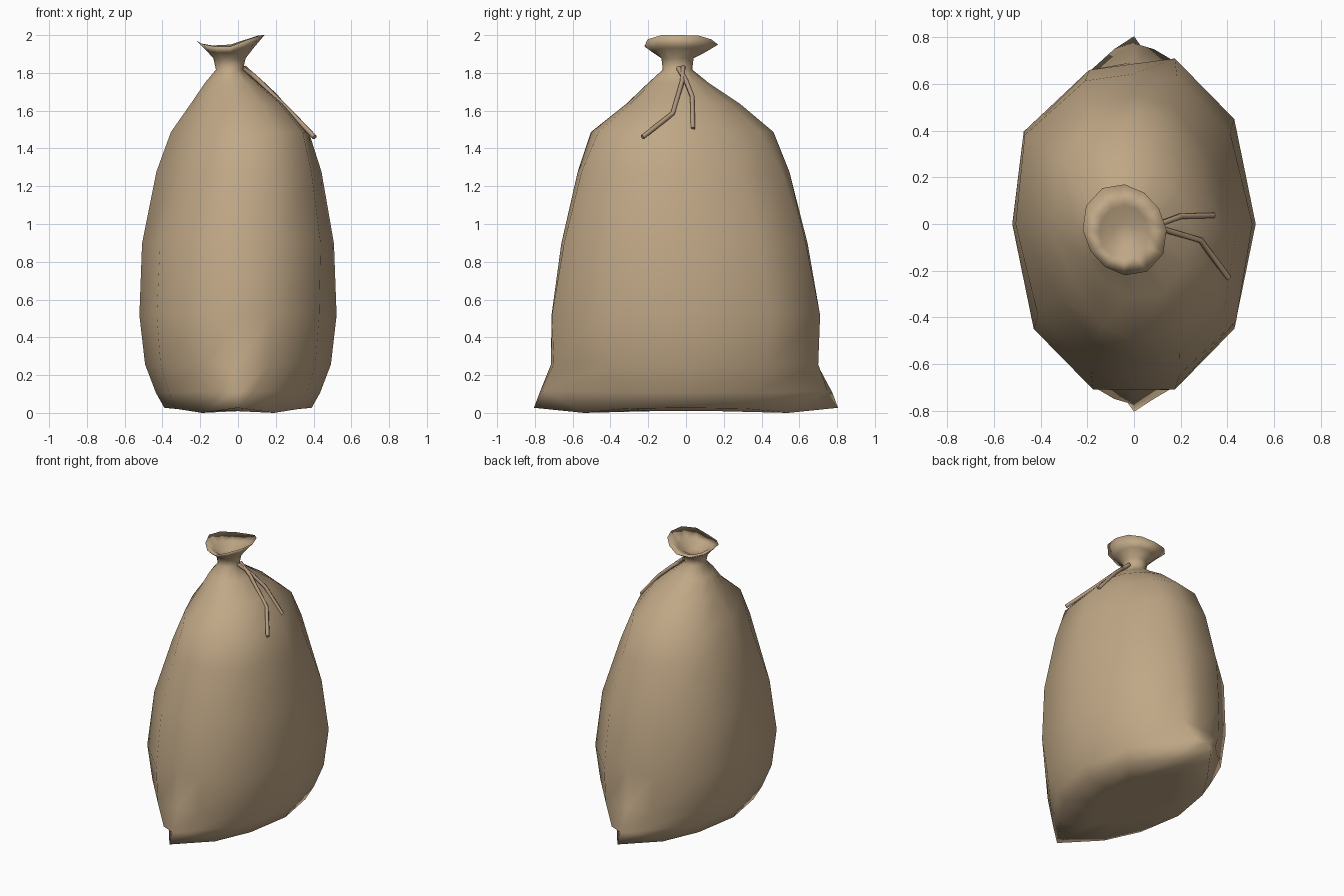
import bpy, bmesh, math
from mathutils import Vector

if "Cube" in bpy.data.objects:
    bpy.data.objects.remove(bpy.data.objects["Cube"])


def material(name, rgb):
    m = bpy.data.materials.new(name)
    m.diffuse_color = (*rgb, 1)
    m.use_nodes = True
    m.node_tree.nodes["Principled BSDF"].inputs["Base Color"].default_value = m.diffuse_color
    return m


burlap = material("tan burlap", (0.53, 0.39, 0.24))
cord = material("brown cord", (0.46, 0.325, 0.21))


def quarter_ring(cx, cy, z, pts, zs=None, slump=0, skew=0):
    """12-sided ring from 4 quarter points: side, shoulder, near-end, end.
    slump pushes the back left of the sack sideways and inwards;
    skew widens one diagonal and narrows the other."""
    (a, b, c, d) = pts
    q = [(a, 0), b, c, (0, d)]
    zq = zs or [z] * 4
    order = [(0, 1, 1), (1, 1, 1), (2, 1, 1), (3, 1, 1), (2, -1, 1), (1, -1, 1),
             (0, -1, 1), (1, -1, -1), (2, -1, -1), (3, 1, -1), (2, 1, -1), (1, 1, -1)]
    ring = []
    for i, sx, sy in order:
        k = 1 - skew * sx * sy if i in (1, 2) else 1
        ky = 1 + (k - 1) * (1 if i == 1 else 0.3)
        ring.append([cx + q[i][0] * sx * k, cy + q[i][1] * sy * ky, zq[i]])
    for k, fx, fy in ((3, 1, 0.035), (4, 0.1, 0.07), (5, 0.1, 0.12)):
        ring[k][0] *= 1 + fx * slump
        ring[k][1] *= 1 - fy * slump
    return ring


def round_ring(cx, cy, z, rx, ry, wave=0, skew=0):
    pts = []
    lift = (1.2, 1.15, 0.75, 0.2, 0.1, 0.35, 0.6, 0.25, 0, 0, 0.75, 1.2)
    for i in range(12):
        t = i * math.tau / 12
        k = 1 - skew * math.sin(2 * t)
        pts.append((cx + rx * math.cos(t) * k, cy + ry * math.sin(t) * k,
                    z + wave * 0.05 * lift[i]))
    return pts


rings = [
    # underside, then the flat base with pinched end corners
    quarter_ring(0, 0, 0.012, (0.2, (0.18, 0.18), (0.1, 0.32), 0.45)),
    quarter_ring(0, 0, 0.03, (0.39, (0.33, 0.32), (0.19, 0.54), 0.805),
                 [0.03, 0.025, 0.003, 0.03]),
    quarter_ring(0, 0, 0.11, (0.435, (0.365, 0.37), (0.085, 0.75), 0.775),
                 [0.11, 0.11, 0.12, 0.11]),
    # swelling body
    quarter_ring(0, 0, 0.26, (0.492, (0.41, 0.42), (0.17, 0.70), 0.715), slump=0.8),
    quarter_ring(0, 0, 0.52, (0.522, (0.43, 0.45), (0.175, 0.71), 0.712), slump=1),
    quarter_ring(0, 0, 0.90, (0.508, (0.425, 0.405), (0.19, 0.64), 0.66),
                 slump=0.7, skew=0.03),
    quarter_ring(0.005, -0.01, 1.28, (0.437, (0.355, 0.325), (0.175, 0.53), 0.563),
                 slump=0.3, skew=0.08),
    quarter_ring(0.01, -0.02, 1.49, (0.365, (0.30, 0.265), (0.17, 0.43), 0.483),
                 skew=0.11),
    # shoulders, gathered neck and flared mouth
    round_ring(-0.005, -0.015, 1.64, 0.245, 0.30, skew=0.08),
    round_ring(-0.035, -0.04, 1.75, 0.14, 0.16, skew=0.04),
    round_ring(-0.045, -0.045, 1.82, 0.072, 0.078),
    round_ring(-0.045, -0.045, 1.88, 0.085, 0.085),
    round_ring(-0.043, -0.035, 1.91, 0.125, 0.14, 0.4),
    round_ring(-0.04, -0.025, 1.943, 0.18, 0.195, 1, skew=0.07),
    # inside of the mouth
    round_ring(-0.043, -0.035, 1.922, 0.105, 0.115, 0.4),
    round_ring(-0.045, -0.045, 1.89, 0.05, 0.05),
]

bm = bmesh.new()
loops = [[bm.verts.new(p) for p in r] for r in rings]
for lo, hi in zip(loops, loops[1:]):
    for i in range(12):
        j = (i + 1) % 12
        bm.faces.new((lo[i], lo[j], hi[j], hi[i]))
bm.faces.new(list(reversed(loops[0])))
bm.faces.new(loops[-1])
low = min(v.co.z for v in bm.verts)
for v in bm.verts:
    v.co.z -= low
bmesh.ops.recalc_face_normals(bm, faces=bm.faces)
for f in bm.faces:
    f.smooth = True
me = bpy.data.meshes.new("sack")
bm.to_mesh(me)
bm.free()
me.materials.append(burlap)
bpy.context.collection.objects.link(bpy.data.objects.new("sack", me))


# loose cord ends hanging from the neck
def cord_end(name, points, r=0.013, sides=6):
    bm = bmesh.new()
    P = [Vector(p) for p in points]
    prev = None
    for i, p in enumerate(P):
        d = (P[min(i + 1, len(P) - 1)] - P[max(i - 1, 0)]).normalized()
        u = d.cross(Vector((0, 1, 0))).normalized()
        w = d.cross(u)
        ring = [bm.verts.new(p + r * (u * math.cos(k * math.tau / sides)
                                      + w * math.sin(k * math.tau / sides)))
                for k in range(sides)]
        if prev:
            for k in range(sides):
                n = (k + 1) % sides
                bm.faces.new((prev[k], prev[n], ring[n], ring[k])).smooth = True
        if i in (0, len(P) - 1):
            bm.faces.new(ring)
        prev = ring
    bmesh.ops.recalc_face_normals(bm, faces=bm.faces)
    me = bpy.data.meshes.new(name)
    bm.to_mesh(me)
    bm.free()
    me.materials.append(cord)
    bpy.context.collection.objects.link(bpy.data.objects.new(name, me))


cord_end("long_cord_end", [(0.03, -0.015, 1.83), (0.115, -0.02, 1.755),
                           (0.285, -0.07, 1.585), (0.405, -0.23, 1.46)])
cord_end("short_cord_end", [(0.025, -0.04, 1.825), (0.11, 0.0, 1.76),
                            (0.20, 0.033, 1.675), (0.34, 0.037, 1.505)])
